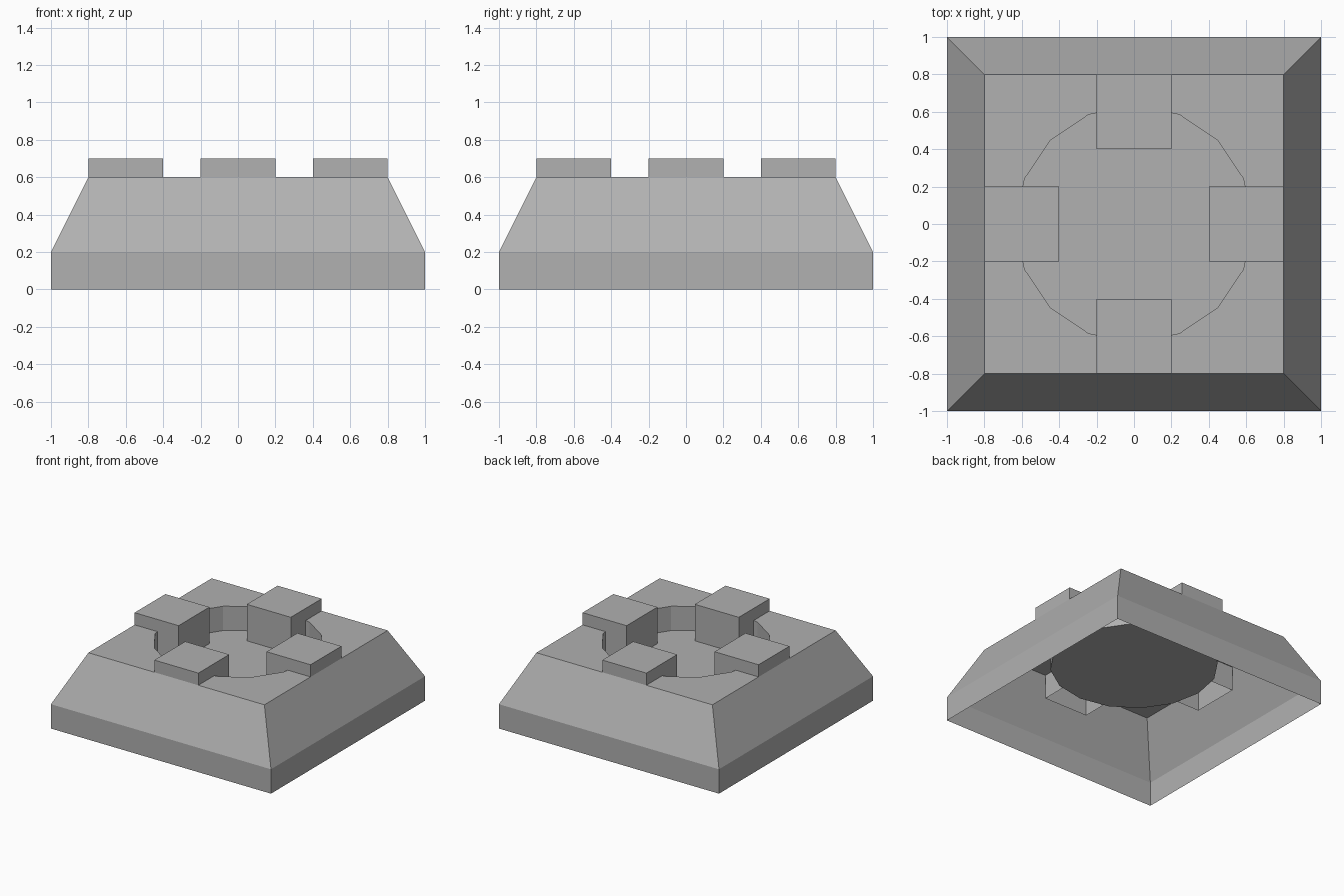
import bpy, bmesh
from math import cos, sin, pi

if "Cube" in bpy.data.objects:
    bpy.data.objects.remove(bpy.data.objects["Cube"])

SIDES = 16

grey = bpy.data.materials.new("dark_grey")
grey.diffuse_color = (0.44, 0.44, 0.44, 1)
grey.use_nodes = True
grey.node_tree.nodes["Principled BSDF"].inputs["Base Color"].default_value = grey.diffuse_color


def make_object(name, bm):
    mesh = bpy.data.meshes.new(name)
    bm.to_mesh(mesh)
    bm.free()
    mesh.materials.append(grey)
    obj = bpy.data.objects.new(name, mesh)
    bpy.context.collection.objects.link(obj)
    return obj


def ring(bm, size, z, square):
    """Sixteen points on a circle, or pushed out onto a square."""
    verts = []
    for i in range(SIDES):
        c, s = cos(2 * pi * i / SIDES), sin(2 * pi * i / SIDES)
        r = size / max(abs(c), abs(s)) if square else size
        verts.append(bm.verts.new((r * c, r * s, z)))
    return verts


# Open-bottomed base: skirt, sloped sides, flat top, round sunken pit
bm = bmesh.new()
profile = [(1.0, 0.0, True), (1.0, 0.2, True), (0.8, 0.6, True),
           (0.633, 0.6, False), (0.633, 0.4, False)]
rings = [ring(bm, *p) for p in profile]
for low, high in zip(rings, rings[1:]):
    for i in range(SIDES):
        j = (i + 1) % SIDES
        bm.faces.new((low[i], low[j], high[j], high[i]))
bm.faces.new(rings[-1])
make_object("sloped_base", bm)


# Four blocks around the pit, open underneath
def rim_block(name, x, y):
    bm = bmesh.new()
    bmesh.ops.create_cube(bm, size=1)
    bm.normal_update()
    bottom = [f for f in bm.faces if f.normal.z < -0.5]
    bmesh.ops.delete(bm, geom=bottom, context='FACES_ONLY')
    bmesh.ops.scale(bm, vec=(0.4, 0.4, 0.3), verts=bm.verts)
    bmesh.ops.translate(bm, vec=(x, y, 0.55), verts=bm.verts)
    make_object(name, bm)


for name, dx, dy in (("right", 1, 0), ("back", 0, 1), ("left", -1, 0), ("front", 0, -1)):
    rim_block(name + "_rim_block", 0.6 * dx, 0.6 * dy)
